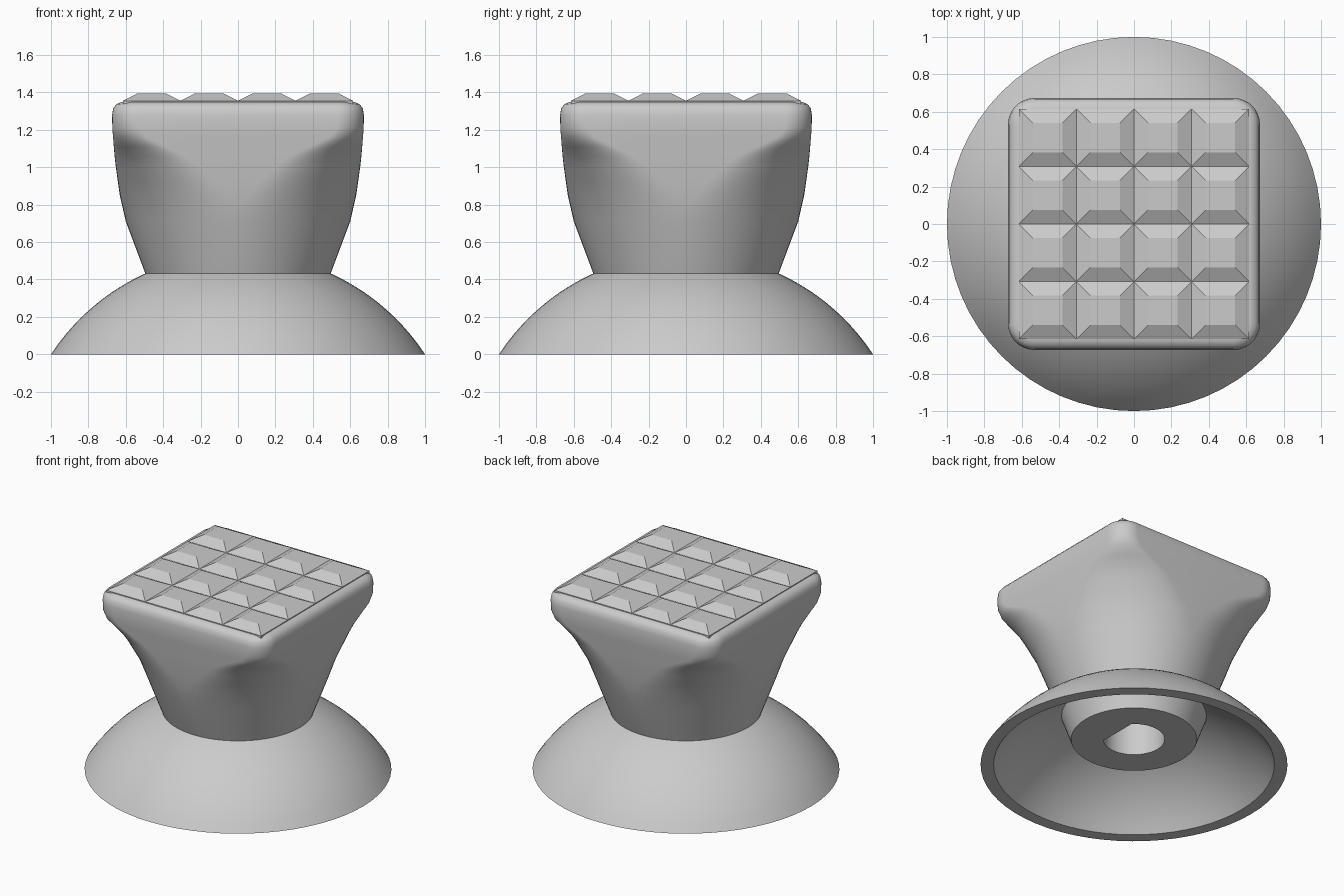
import bpy, bmesh
from math import sin, cos, pi, sqrt

cube = bpy.data.objects.get("Cube")
if cube:
    bpy.data.objects.remove(cube, do_unlink=True)

grey = bpy.data.materials.new("light grey plastic")
grey.use_nodes = True
colour = (0.6, 0.6, 0.6, 1)
grey.diffuse_color = colour
grey.node_tree.nodes["Principled BSDF"].inputs["Base Color"].default_value = colour

STEPS = 16  # segments per quarter turn


def finish(name, bm, smooth=True):
    bmesh.ops.remove_doubles(bm, verts=bm.verts, dist=0.0005)
    bmesh.ops.recalc_face_normals(bm, faces=bm.faces)
    mesh = bpy.data.meshes.new(name)
    bm.to_mesh(mesh)
    bm.free()
    mesh.materials.append(grey)
    obj = bpy.data.objects.new(name, mesh)
    bpy.context.collection.objects.link(obj)
    if smooth:
        bpy.ops.object.select_all(action="DESELECT")
        obj.select_set(True)
        bpy.context.view_layer.objects.active = obj
        bpy.ops.object.shade_smooth_by_angle(angle=pi / 5)
    return obj


def angles():
    for quarter in range(4):
        for i in range(STEPS + 1):
            yield quarter, (quarter + i / STEPS) * pi / 2


def rounded_square(z, half, radius):
    ring = []
    for quarter, t in angles():
        sx = 1 if quarter in (0, 3) else -1
        sy = 1 if quarter in (0, 1) else -1
        c = half - radius
        ring.append((sx * c + radius * cos(t), sy * c + radius * sin(t), z))
    return ring


def d_section(z, radius, flat):
    # circle with one flat towards +x
    ring = []
    for _, t in angles():
        r = min(radius, flat / cos(t)) if cos(t) > 0.1 else radius
        ring.append((r * cos(t), r * sin(t), z))
    return ring


def loft(name, rings, closed=False):
    bm = bmesh.new()
    loops = [[bm.verts.new(p) for p in ring] for ring in rings]
    pairs = list(zip(loops, loops[1:]))
    if closed:
        pairs.append((loops[-1], loops[0]))
    else:
        bm.faces.new(loops[0])
        bm.faces.new(loops[-1])
    n = len(loops[0])
    for a, b in pairs:
        for i in range(n):
            j = (i + 1) % n
            bm.faces.new((a[i], a[j], b[j], b[i]))
    return finish(name, bm)


# Suction cup: a thin spherical shell, open at the bottom
CENTRE = 0.657


def shell_arc(start, end, rim):
    sphere = sqrt(rim * rim + CENTRE * CENTRE)
    rings = []
    for i in range(17):
        r = start + (end - start) * i / 16
        rings.append(rounded_square(sqrt(sphere * sphere - r * r) - CENTRE, r, r))
    return rings


loft("suction_cup", shell_arc(0.36, 0.915, 0.915) + shell_arc(1, 0.36, 1), closed=True)

# Knob: D-shaped socket below, round stem flaring to a rounded square head
sections = [  # height, half width, corner radius
    (0.19, 0.41, 0.41), (0.43, 0.495, 0.495), (0.71, 0.60, 0.60),
    (0.85, 0.632, 0.58), (0.92, 0.642, 0.52), (1.0, 0.653, 0.45),
    (1.06, 0.66, 0.38), (1.11, 0.664, 0.28), (1.16, 0.668, 0.18),
    (1.21, 0.672, 0.145), (1.28, 0.673, 0.14), (1.315, 0.667, 0.135),
    (1.337, 0.65, 0.12), (1.348, 0.625, 0.1), (1.35, 0.60, 0.08),
]
socket = [d_section(z, 0.2, 0.141) for z in (0.69, 0.19)]
loft("knob_body", socket + [rounded_square(*s) for s in sections])

# Grip: four by four blunt pyramids on the head
PITCH = 0.3075
bm = bmesh.new()
for row in range(4):
    for col in range(4):
        x, y = (col - 1.5) * PITCH, (row - 1.5) * PITCH
        loops = []
        for z, half in ((1.335, PITCH / 2), (1.355, PITCH / 2), (1.394, 0.078)):
            loops.append([bm.verts.new((x + sx * half, y + sy * half, z))
                          for sx, sy in ((-1, -1), (1, -1), (1, 1), (-1, 1))])
        for a, b in zip(loops, loops[1:]):
            for i in range(4):
                j = (i + 1) % 4
                # the outer skirt is needed only along the border
                mid = (a[i].co + a[j].co) / 2
                if a is loops[1] or max(abs(mid.x), abs(mid.y)) > 1.9 * PITCH:
                    bm.faces.new((a[i], a[j], b[j], b[i]))
        bm.faces.new(loops[2])
finish("grip_pyramids", bm, smooth=False)
